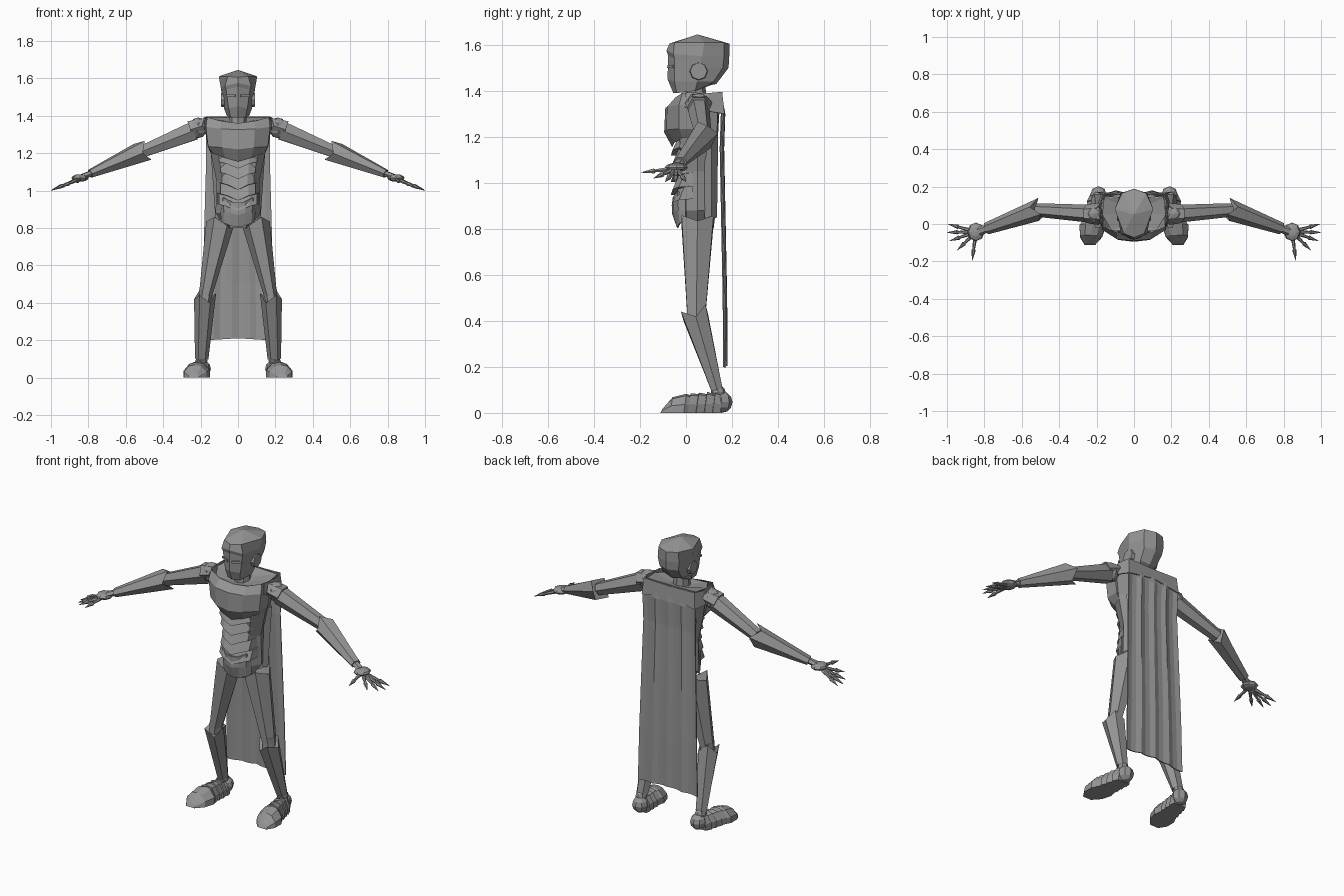
import bpy, bmesh, math
from mathutils import Vector

grey = bpy.data.materials.new("armor_grey")
grey.diffuse_color = (0.3, 0.3, 0.3, 1)


def finish(name, bm, mirror=True, thick=0):
    """Turn a bmesh into a flat shaded object, mirrored across x = 0."""
    bmesh.ops.recalc_face_normals(bm, faces=bm.faces[:])
    me = bpy.data.meshes.new(name)
    bm.to_mesh(me)
    bm.free()
    ob = bpy.data.objects.new(name, me)
    bpy.context.collection.objects.link(ob)
    me.materials.append(grey)
    if mirror:
        ob.modifiers.new("mirror", "MIRROR").merge_threshold = 0.0005
    if thick:
        s = ob.modifiers.new("thickness", "SOLIDIFY")
        s.thickness = thick
        s.offset = 0
    return ob


def skin(bm, rows, closed=False, caps=False):
    """Bridge rows of points with faces."""
    vs = [[bm.verts.new(p) for p in r] for r in rows]
    n = len(vs[0])
    for a, b in zip(vs, vs[1:]):
        for i in range(n if closed else n - 1):
            j = (i + 1) % n
            bm.faces.new((a[i], a[j], b[j], b[i]))
    if caps:
        bm.faces.new(vs[0])
        bm.faces.new(vs[-1])


def sheet(name, rows, thick=0, caps=False):
    bm = bmesh.new()
    skin(bm, rows, caps=caps)
    return finish(name, bm, True, thick)


def tube(name, rings, n=6, zig=0):
    """Loft of elliptical rings (centre, side radius, other radius); zig notches the first rim."""
    d = (Vector(rings[-1][0]) - Vector(rings[0][0])).normalized()
    ref = Vector((0, 0, 1)) if abs(d.z) < 0.8 else Vector((0, 1, 0))
    u = ref.cross(d).normalized()
    v = d.cross(u)
    rows = []
    for k, (c, a, b) in enumerate(rings):
        row = []
        for i in range(n):
            t = 2 * math.pi * i / n
            off = zig * (1 if i % 2 else -1) if k == 0 else 0
            row.append(Vector(c) + u * a * math.cos(t) + v * b * math.sin(t) + d * off)
        rows.append(row)
    bm = bmesh.new()
    skin(bm, rows, True, True)
    return finish(name, bm)


def ball(name, c, r, n=8):
    bm = bmesh.new()
    bmesh.ops.create_uvsphere(bm, u_segments=n, v_segments=6, radius=1)
    for w in bm.verts:
        w.co = Vector(c) + Vector((w.co.x * r[0], w.co.y * r[1], w.co.z * r[2]))
    return finish(name, bm)


# helmet: faceted half profile, crown peak to jaw
sheet("helmet", [
    [(0, 0.05, 1.645)] * 5,
    [(0, -0.072, 1.605), (0.055, -0.05, 1.61), (0.103, 0.08, 1.61), (0.065, 0.165, 1.61), (0, 0.188, 1.605)],
    [(0, -0.085, 1.575), (0.07, -0.055, 1.56), (0.092, 0.07, 1.55), (0.07, 0.165, 1.55), (0, 0.188, 1.55)],
    [(0, -0.078, 1.555), (0.064, -0.05, 1.54), (0.085, 0.06, 1.5), (0.062, 0.16, 1.5), (0, 0.185, 1.5)],
    [(0, -0.08, 1.45), (0.05, -0.05, 1.44), (0.075, 0.05, 1.44), (0.055, 0.12, 1.44), (0, 0.132, 1.43)],
    [(0, -0.055, 1.39), (0.04, -0.04, 1.39), (0.06, 0.04, 1.4), (0.04, 0.1, 1.425), (0, 0.11, 1.425)],
], caps=True)
# eye slits and ear discs
sheet("eye_slit", [[(0.014, -0.078, 1.513), (0.064, -0.053, 1.513)],
                   [(0.014, -0.079, 1.5), (0.062, -0.054, 1.5)]], 0.006)
tube("ear_disc", [((0.07, 0.055, 1.485), 0.04, 0.04), ((0.09, 0.055, 1.485), 0.037, 0.037)], 8)
tube("neck", [((0, 0.04, 1.33), 0.05, 0.05), ((0, 0.04, 1.42), 0.042, 0.045)], 8)

# body from crotch to shoulders and neck hole
sheet("torso", [
    [(0, -0.01, 0.8), (0.04, -0.01, 0.8), (0.06, 0.05, 0.8), (0.04, 0.11, 0.8), (0, 0.12, 0.8)],
    [(0, -0.02, 0.88), (0.08, -0.015, 0.88), (0.12, 0.05, 0.88), (0.09, 0.125, 0.88), (0, 0.13, 0.88)],
    [(0, -0.02, 1.05), (0.08, -0.015, 1.05), (0.115, 0.05, 1.05), (0.085, 0.125, 1.05), (0, 0.13, 1.05)],
    [(0, -0.04, 1.22), (0.11, -0.03, 1.22), (0.15, 0.05, 1.22), (0.12, 0.135, 1.22), (0, 0.14, 1.22)],
    [(0, -0.045, 1.36), (0.12, -0.035, 1.37), (0.17, 0.05, 1.385), (0.16, 0.14, 1.39), (0, 0.15, 1.39)],
    [(0, -0.01, 1.355), (0.04, 0, 1.355), (0.06, 0.05, 1.36), (0.05, 0.09, 1.37), (0, 0.1, 1.37)],
], caps=True)
# bulging breastplate with pointed lower edge
sheet("breastplate", [
    [(0, -0.045, 1.36), (0.09, -0.045, 1.372), (0.165, -0.015, 1.392), (0.17, 0.05, 1.385)],
    [(0, -0.09, 1.325), (0.09, -0.082, 1.33), (0.172, -0.03, 1.34), (0.175, 0.05, 1.33)],
    [(0, -0.095, 1.22), (0.085, -0.085, 1.23), (0.16, -0.03, 1.235), (0.162, 0.05, 1.235)],
    [(0, -0.06, 1.155), (0.07, -0.05, 1.175), (0.125, -0.015, 1.195), (0.145, 0.05, 1.2)],
])
# overlapping belly bands
rows = []
for i in range(5):
    z = 1.2 - 0.057 * i
    w = 0.085 + 0.008 * abs(i - 2)
    for y, zz in ((-0.042, z), (-0.066, z - 0.057)):
        rows.append([(0, y, zz - 0.025), (w * 0.6, y + 0.008, zz), (w, y + 0.035, zz + 0.01),
                     (w + 0.012, 0.03, zz + 0.015)])
sheet("belly_bands", rows)
sheet("pelvis_plate", [
    [(0, -0.055, 0.935), (0.035, -0.052, 0.94), (0.078, -0.035, 0.962), (0.085, 0.0, 0.95)],
    [(0, -0.058, 0.87), (0.04, -0.05, 0.88), (0.072, -0.03, 0.88), (0.09, 0.0, 0.88)],
    [(0, -0.035, 0.805), (0.03, -0.035, 0.81), (0.07, -0.025, 0.825), (0.085, 0.0, 0.83)],
], 0.008)
# flank panels at the back of the waist
sheet("flank_panel", [
    [(0.115, 0.08, 1.22), (0.145, 0.11, 1.2), (0.11, 0.14, 1.22)],
    [(0.105, 0.08, 0.85), (0.12, 0.11, 0.84), (0.08, 0.135, 0.85)],
])

# cape with shallow folds, flaring slightly to the hem
rows = []
for z, w, y in ((1.395, 0.17, 0.15), (1.3, 0.172, 0.162), (1.15, 0.17, 0.157),
                (0.8, 0.18, 0.164), (0.5, 0.188, 0.17), (0.21, 0.195, 0.172)):
    rows.append([(w * i / 6, y + (0.006 * math.cos(i * math.pi / 1.5) if z < 1.39 else 0)
                  - 0.008 * (i / 6) ** 3, z - (0.012 * i / 6 if z < 0.3 else 0)) for i in range(7)])
sheet("cape", rows, 0.006)
# shoulder yoke joining cape and chest
sheet("shoulder_yoke", [
    [(0, 0.155, 1.39), (0.165, 0.155, 1.395), (0.18, 0.1, 1.39), (0.17, 0, 1.392)],
    [(0, 0.16, 1.33), (0.172, 0.165, 1.3), (0.195, 0.1, 1.31), (0.175, -0.01, 1.33)],
], 0.006)

# arms
ball("shoulder_ball", (0.213, 0.055, 1.335), (0.05, 0.052, 0.055))
tube("shoulder_guard", [((0.18, 0.055, 1.35), 0.06, 0.04), ((0.255, 0.055, 1.325), 0.05, 0.055)], 6, 0.012)
tube("upper_arm", [((0.235, 0.055, 1.32), 0.048, 0.057), ((0.52, 0.075, 1.205), 0.036, 0.036)], 6)
tube("forearm", [((0.51, 0.078, 1.207), 0.058, 0.062), ((0.79, -0.025, 1.09), 0.032, 0.024)], 6, 0.022)
tube("wrist", [((0.775, -0.02, 1.095), 0.02, 0.017), ((0.83, -0.04, 1.075), 0.025, 0.016)], 6)
ball("palm", (0.845, -0.042, 1.067), (0.046, 0.05, 0.02))
palm = Vector((0.845, -0.042, 1.063))
for i, tip in enumerate(((0.995, 0.0, 1.005), (1.0, -0.045, 1.0), (0.985, -0.09, 1.005),
                         (0.945, -0.14, 1.02), (0.865, -0.195, 1.045))):
    tip = Vector(tip)
    p = [palm.lerp(tip, t) for t in (0.2, 0.42, 0.6, 0.64, 1.0)]
    tube("finger_%d" % (i + 1), list(zip(p, (0.011, 0.009, 0.007, 0.012, 0.001),
                                         (0.011, 0.009, 0.007, 0.012, 0.001))), 6)

# legs: notched thigh and shin guards
tube("thigh", [((0.092, 0.05, 0.835), 0.076, 0.08), ((0.178, 0.045, 0.42), 0.033, 0.045)], 6, 0.016)
tube("knee", [((0.172, 0.045, 0.47), 0.036, 0.046), ((0.177, 0.045, 0.38), 0.036, 0.046)], 6)
tube("shin", [((0.176, 0.037, 0.435), 0.058, 0.064), ((0.194, 0.135, 0.1), 0.036, 0.028)], 6, 0.02)
ball("ankle", (0.195, 0.14, 0.09), (0.032, 0.032, 0.03))

# feet: heel, ridged instep and toe cap along a slightly splayed axis
ball("heel", (0.19, 0.155, 0.047), (0.045, 0.047, 0.047))


def foot_part(name, stations):
    """Arched sections (y, half width, height) along the foot."""
    rows = []
    for y, w, h in stations:
        cx = 0.195 + (0.16 - y) * 0.15
        rows.append([(cx + w * a, y + 0.012 * b, h * b) for a, b in
                     ((-1, 0), (-1, 0.45), (-0.55, 0.9), (0, 1), (0.55, 0.9), (1, 0.45), (1, 0))])
    bm = bmesh.new()
    skin(bm, rows, True, True)
    finish(name, bm)


ridges = []
for i in range(4):
    y = 0.15 - 0.036 * i
    ridges += [(y, 0.039 + 0.004 * i, 0.082), (y - 0.034, 0.05 + 0.004 * i, 0.094 - 0.003 * i)]
foot_part("instep_plates", ridges)
foot_part("toe_cap", [(0.012, 0.058, 0.075), (-0.01, 0.07, 0.083), (-0.07, 0.06, 0.068), (-0.112, 0.028, 0.02)])
